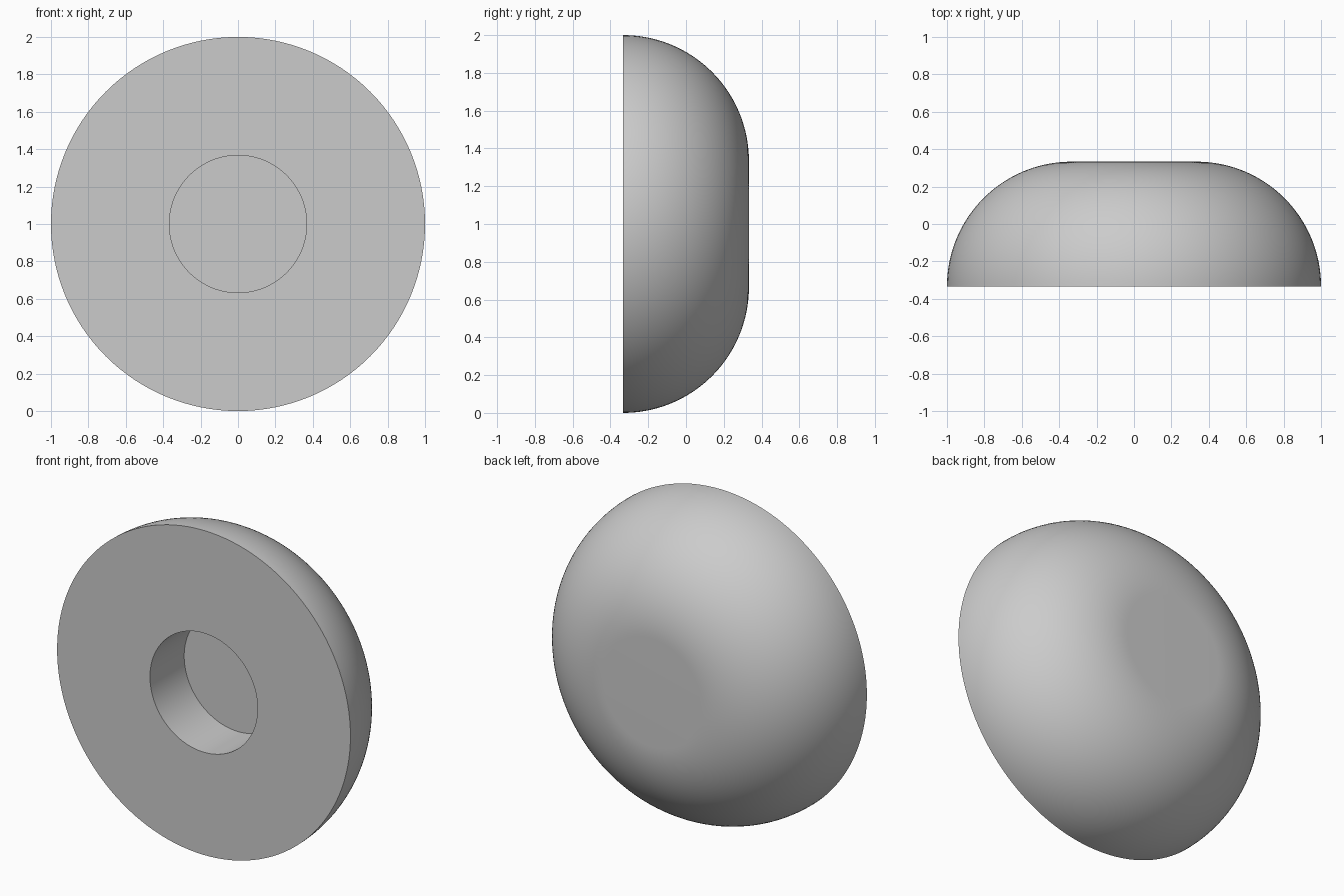
import bpy
import bmesh
from math import sin, cos, pi, radians
from mathutils import Vector

cube = bpy.data.objects.get("Cube")
if cube:
    bpy.data.objects.remove(cube, do_unlink=True)

RADIUS = 1.0
HALF_DEPTH = 1 / 3
FILLET = 2 / 3
HOLE_RADIUS = 0.367
HOLE_FLOOR = 0.0
ARC_STEPS = 40
SIDES = 128

grey = bpy.data.materials.new("light grey")
grey.use_nodes = True
colour = (0.6, 0.6, 0.6, 1)
grey.diffuse_color = colour
grey.node_tree.nodes["Principled BSDF"].inputs["Base Color"].default_value = colour

# Half section as (radius, y): blind hole, flat front, rounded side, flat back
profile = [(0, HOLE_FLOOR), (HOLE_RADIUS, HOLE_FLOOR), (HOLE_RADIUS, -HALF_DEPTH)]
for i in range(ARC_STEPS + 1):
    a = i / ARC_STEPS * pi / 2
    profile.append((RADIUS - FILLET + FILLET * cos(a), -HALF_DEPTH + FILLET * sin(a)))
profile.append((0, HALF_DEPTH))

# Turn the section around the front-to-back axis
bm = bmesh.new()
verts = [bm.verts.new((r, y, RADIUS)) for r, y in profile]
edges = [bm.edges.new(pair) for pair in zip(verts, verts[1:])]
bmesh.ops.spin(bm, geom=verts + edges, cent=Vector((0, 0, RADIUS)), axis=(0, 1, 0),
               angle=2 * pi, steps=SIDES, use_merge=False)
bmesh.ops.remove_doubles(bm, verts=bm.verts[:], dist=0.0001)
bmesh.ops.recalc_face_normals(bm, faces=bm.faces[:])

mesh = bpy.data.meshes.new("rounded_knob")
bm.to_mesh(mesh)
bm.free()
mesh.materials.append(grey)

knob = bpy.data.objects.new("rounded_knob", mesh)
bpy.context.collection.objects.link(knob)
bpy.ops.object.select_all(action="DESELECT")
knob.select_set(True)
bpy.context.view_layer.objects.active = knob
bpy.ops.object.shade_smooth_by_angle(angle=radians(30))
